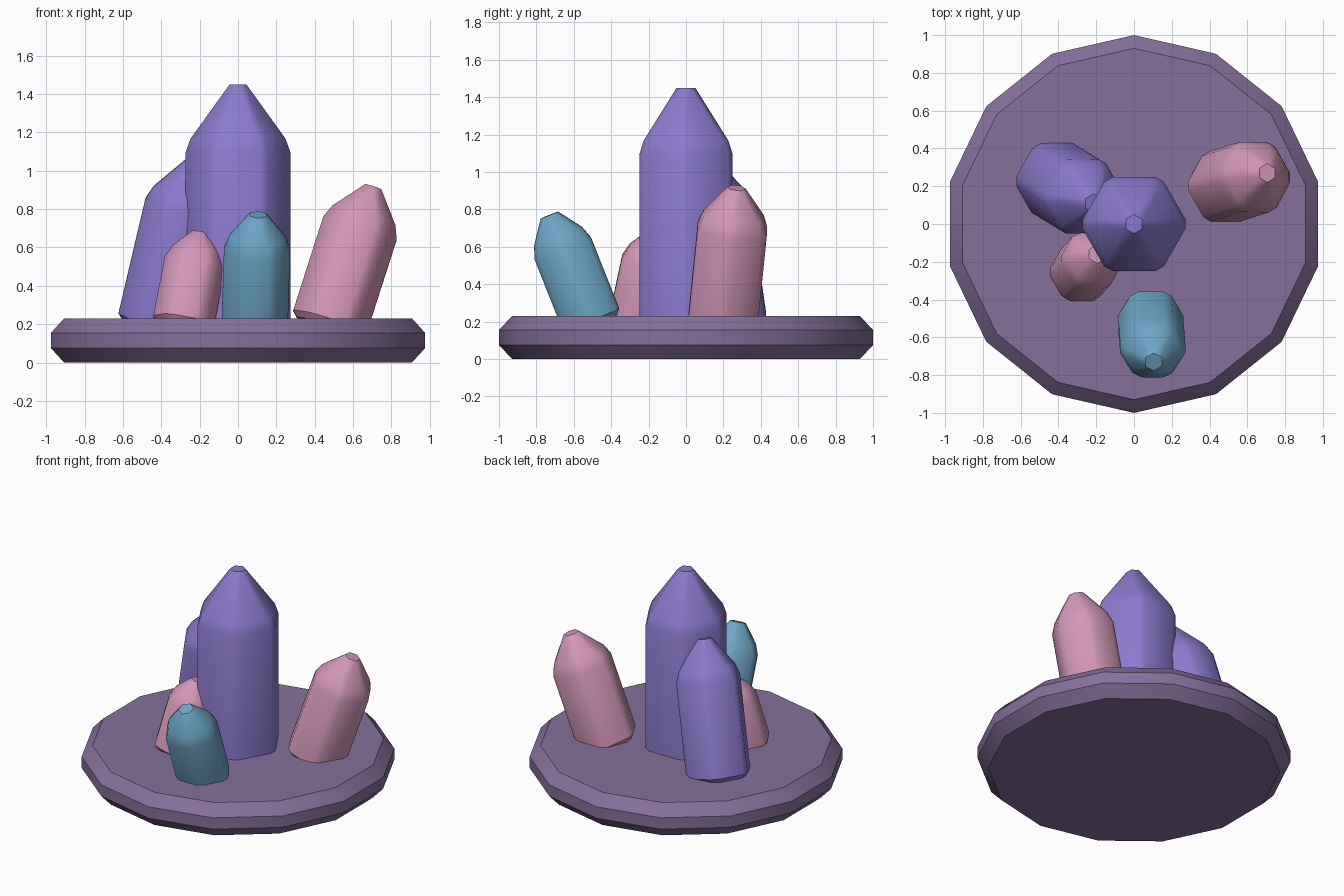
import bpy, bmesh
from math import pi, radians, cos, sin
from mathutils import Vector

if "Cube" in bpy.data.objects:
    bpy.data.objects.remove(bpy.data.objects["Cube"], do_unlink=True)


def material(name, rgb):
    m = bpy.data.materials.new(name)
    m.use_nodes = True
    m.diffuse_color = (*rgb, 1)
    bsdf = m.node_tree.nodes["Principled BSDF"]
    bsdf.inputs["Base Color"].default_value = (*rgb, 1)
    bsdf.inputs["Roughness"].default_value = 0.6
    return m


STONE = material("mauve stone", (0.235, 0.16, 0.33))
VIOLET = material("violet crystal", (0.26, 0.195, 0.61))
PINK = material("pink crystal", (0.65, 0.31, 0.48))
TEAL = material("teal crystal", (0.155, 0.385, 0.58))


def polygon(radius, z, sides, start=0.0):
    angles = [start + 2 * pi * i / sides for i in range(sides)]
    return [Vector((radius * cos(a), radius * sin(a), z)) for a in angles]


def cut_hexagon(radius, z, cut):
    """Hexagon with each corner cut into a narrow flat: twelve points."""
    corners = polygon(radius, z, 6)
    points = []
    for i, c in enumerate(corners):
        for other in (corners[i - 1], corners[(i + 1) % 6]):
            points.append(c + (other - c).normalized() * cut)
    return points


def loft(bm, rings):
    """Join rings of equal size with quads and return their vertices."""
    loops = [[bm.verts.new(p) for p in ring] for ring in rings]
    n = len(loops[0])
    for low, high in zip(loops, loops[1:]):
        for i in range(n):
            j = (i + 1) % n
            bm.faces.new((low[i], low[j], high[j], high[i]))
    bm.faces.new(loops[0][::-1])
    return loops


def finish(bm, name, mat):
    bmesh.ops.recalc_face_normals(bm, faces=bm.faces)
    mesh = bpy.data.meshes.new(name)
    bm.to_mesh(mesh)
    bm.free()
    mesh.materials.append(mat)
    obj = bpy.data.objects.new(name, mesh)
    bpy.context.collection.objects.link(obj)
    bpy.ops.object.select_all(action="DESELECT")
    obj.select_set(True)
    bpy.context.view_layer.objects.active = obj
    bpy.ops.object.shade_smooth_by_angle(angle=radians(35))
    return obj


def crystal(name, foot, tip, radius, mat):
    """Hexagonal crystal from the slab surface at foot to its blunt tip."""
    foot, tip = Vector(foot), Vector(tip)
    axis = (tip - foot).normalized()
    bottom = foot - axis * 0.05
    length = (tip - bottom).length
    tip_radius, cut = 0.058, 0.029
    cone = length * 0.25
    shoulder = length - cone
    inset = (radius - tip_radius) * 0.035 / cone
    bm = bmesh.new()
    loops = loft(bm, [
        cut_hexagon(radius - 0.03, 0, cut * 0.9),
        cut_hexagon(radius, 0.03, cut),
        cut_hexagon(radius, shoulder - 0.035, cut),
        cut_hexagon(radius - inset, shoulder + 0.035, cut),
    ])
    # Pointed crown: a triangle per side, a narrow quad per corner
    top = loops[-1]
    cap = [bm.verts.new(p) for p in polygon(tip_radius * 0.866, length, 6, pi / 6)]
    for i in range(6):
        bm.faces.new((top[2 * i + 1], top[(2 * i + 2) % 12], cap[i]))
        bm.faces.new((top[2 * i], top[2 * i + 1], cap[i], cap[i - 1]))
    bm.faces.new(cap)
    obj = finish(bm, name, mat)
    obj.rotation_mode = "QUATERNION"
    obj.rotation_quaternion = Vector((0, 0, 1)).rotation_difference(axis)
    obj.location = bottom


# Round slab with chamfered rims
bm = bmesh.new()
profile = [(0.93, 0), (1, 0.075), (1, 0.155), (0.93, 0.23)]
rings = loft(bm, [polygon(r, z, 14, pi / 2) for r, z in profile])
bm.faces.new(rings[-1])
finish(bm, "base_slab", STONE)

# Crystals
crystal("center_crystal", (0, 0, 0.23), (0, 0, 1.45), 0.287, VIOLET)
crystal("back_right_crystal", (-0.41, 0.23, 0.23), (-0.215, 0.11, 1.06), 0.228, VIOLET)
crystal("left_crystal", (0.485, 0.2, 0.23), (0.705, 0.27, 0.915), 0.215, PINK)
crystal("front_right_crystal", (-0.28, -0.255, 0.23), (-0.195, -0.16, 0.675), 0.175, PINK)
crystal("front_crystal", (0.088, -0.515, 0.23), (0.105, -0.73, 0.77), 0.187, TEAL)
